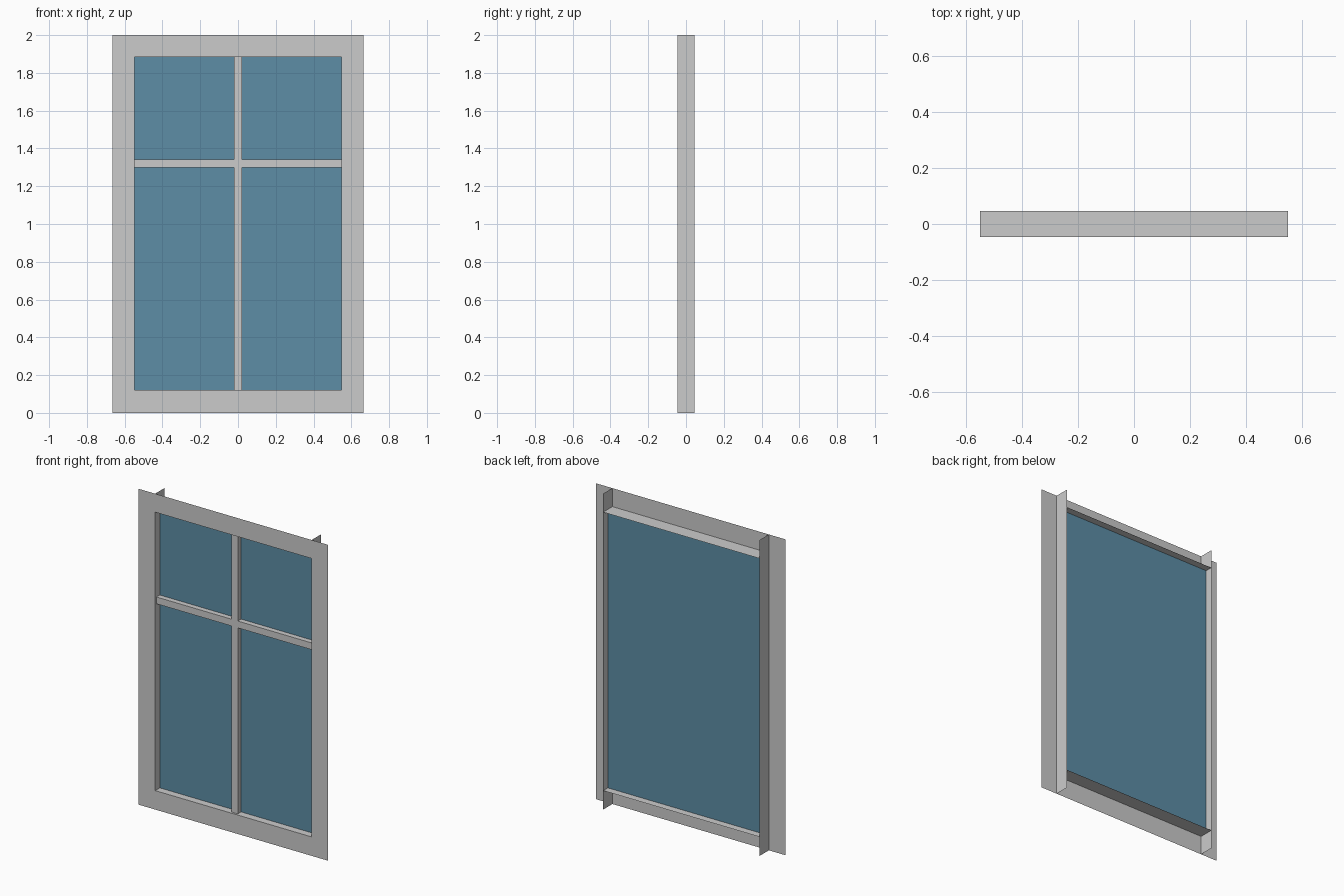
import bpy

if "Cube" in bpy.data.objects:
    bpy.data.objects.remove(bpy.data.objects["Cube"])

W, H = 0.664, 2.0          # outer half width, height
w, z0, z1 = 0.548, 0.12, 1.883   # opening half width, bottom, top
D = 0.046                  # half depth
BAR_Y = -0.033             # front of the glazing bars
b, m0, m1 = 0.022, 1.298, 1.341  # bar half width, cross bar bottom and top


def make(name, verts, faces):
    mesh = bpy.data.meshes.new(name)
    mesh.from_pydata(verts, [], faces)
    mesh.update()
    obj = bpy.data.objects.new(name, mesh)
    bpy.context.collection.objects.link(obj)
    return obj


# Flat front casing: a sheet ring around the opening
outer = [(-W, 0), (W, 0), (W, H), (-W, H)]
inner = [(-w, z0), (w, z0), (w, z1), (-w, z1)]
make("front_casing", [(x, -D, z) for x, z in outer + inner],
     [(i, (i + 1) % 4, (i + 1) % 4 + 4, i + 4) for i in range(4)])

# Side jambs run the full height
for name, x in (("left_jamb", -w), ("right_jamb", w)):
    make(name, [(x, -D, 0), (x, D, 0), (x, D, H), (x, -D, H)], [(0, 1, 2, 3)])

# Sill and head sheets between the jambs
for name, z in (("sill", z0), ("head", z1)):
    make(name, [(-w, -D, z), (w, -D, z), (w, D, z), (-w, D, z)], [(0, 1, 2, 3)])

# Cross-shaped glazing bars, open at the back where they meet the glass
cross = [(-b, z0), (b, z0), (b, m0), (w, m0), (w, m1), (b, m1),
         (b, z1), (-b, z1), (-b, m1), (-w, m1), (-w, m0), (-b, m0)]
n = len(cross)
ends = {0, 3, 6, 9}        # bar ends are buried in the frame
sides = [(i, i + n, (i + 1) % n + n, (i + 1) % n) for i in range(n) if i not in ends]
make("glazing_bars", [(x, y, z) for y in (BAR_Y, 0) for x, z in cross],
     [tuple(range(n))] + sides)

# Glass pane
glass = make("glass_pane", [(x, 0, z) for x, z in inner], [(0, 1, 2, 3)])
mat = bpy.data.materials.new("glass_blue")
mat.diffuse_color = (0.11, 0.27, 0.38, 1)
mat.use_nodes = True
mat.node_tree.nodes["Principled BSDF"].inputs["Base Color"].default_value = mat.diffuse_color
glass.data.materials.append(mat)
